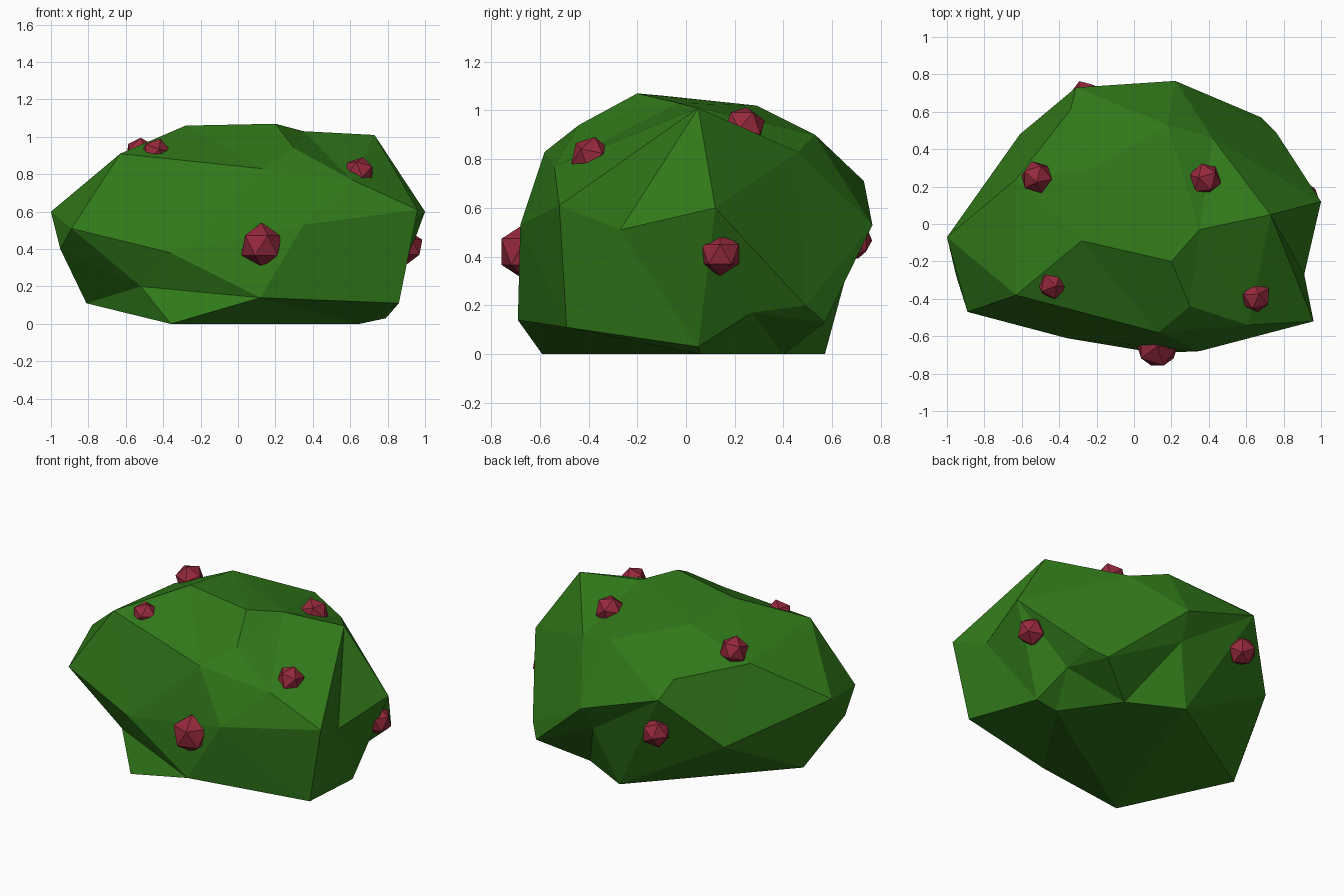
import bpy, bmesh
from mathutils import Vector

if "Cube" in bpy.data.objects:
    bpy.data.objects.remove(bpy.data.objects["Cube"])


def material(name, rgb):
    m = bpy.data.materials.new(name)
    m.diffuse_color = (*rgb, 1)
    m.use_nodes = True
    m.node_tree.nodes["Principled BSDF"].inputs["Base Color"].default_value = m.diffuse_color
    return m


def add_object(name, bm, mat):
    me = bpy.data.meshes.new(name)
    bm.to_mesh(me)
    bm.free()
    me.materials.append(mat)
    ob = bpy.data.objects.new(name, me)
    bpy.context.collection.objects.link(ob)
    return ob


green = material("leaf_green", (0.03, 0.19, 0.010))
red = material("berry_red", (0.30, 0.022, 0.045))

# Bush corners, in rings from the crown down to the base
crown = [(-.28, -.09, 1.06), (.2, -.2, 1.07), (.35, -.03, 1.03), (.73, .05, 1.01),
         (-.24, .29, 1.02), (-.63, -.38, .91), (.3, -.44, .94), (-.63, .24, .85),
         (.18, .53, .9), (.42, .46, .83)]
shoulder = [(.13, -.58, .83), (.61, -.54, .77), (-.34, .61, .81), (-.31, .73, .71)]
girth = [(-1, -.07, .6), (-.89, -.47, .51), (-.95, -.28, .4), (-.36, -.61, .38),
         (.35, -.68, .53), (.96, -.52, .61), (.91, -.27, .51), (1, .12, .6),
         (.22, .765, .53), (-.61, .48, .39)]
base = [(-.52, -.45, .2), (.12, -.69, .14), (.86, -.49, .11), (.79, .05, .03),
        (.74, .27, .17), (.76, .49, .2), (.68, .57, .13), (.2, .67, .37),
        (-.81, -.05, .11), (-.36, -.59, 0), (.65, .06, 0), (.41, .4, 0), (.08, .57, 0)]

# Connect the corners on a unit sphere, then push each one out to its place,
# so that hollows between the corners survive
centre = Vector((0, 0, .5))
bm = bmesh.new()
places = {}
for p in crown + shoulder + girth + base:
    places[p] = bm.verts.new((Vector(p) - centre).normalized())
bmesh.ops.convex_hull(bm, input=bm.verts)
for p, v in places.items():
    v.co = p

# Crease under the front left overhang
e = bm.edges.get((places[(-.36, -.61, .38)], places[(-.36, -.59, 0)]))
if e:
    bmesh.ops.rotate_edges(bm, edges=[e], use_ccw=False)
bmesh.ops.recalc_face_normals(bm, faces=bm.faces)
add_object("bush", bm, green)

# Berries: half-sunk icosahedra
berries = [((.125, -.655, .42), .12), ((.905, .14, .41), .09), ((-.26, .68, .47), .09),
           ((-.52, .25, .91), .09), ((.38, .24, .93), .09), ((-.44, -.32, .91), .085),
           ((.65, -.39, .81), .085)]
for i, (loc, r) in enumerate(berries):
    bm = bmesh.new()
    bmesh.ops.create_icosphere(bm, subdivisions=1, radius=r)
    ob = add_object(f"berry_{i + 1}", bm, red)
    ob.location = loc
    # the side berries stand upright, the upper ones tilt outwards
    if i > 1:
        ob.rotation_euler = (Vector(loc) - centre).to_track_quat('Z', 'Y').to_euler()
